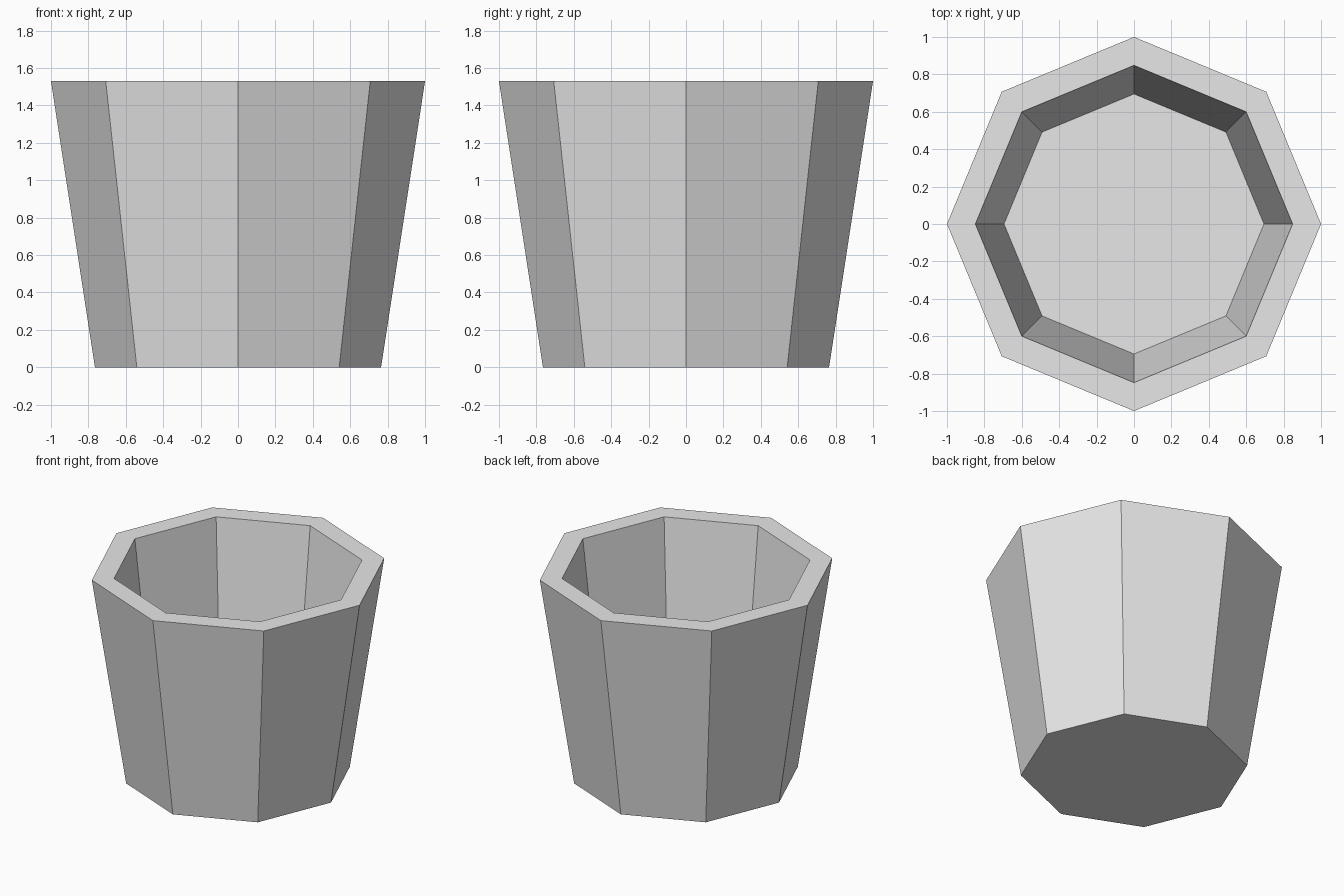
import bpy, bmesh, math

if "Cube" in bpy.data.objects:
    bpy.data.objects.remove(bpy.data.objects["Cube"])

SIDES = 8
# (radius, height) of each ring: outer base, outer rim, inner rim, inner floor
PROFILE = [(0.765, 0.0), (1.0, 1.53), (0.848, 1.53), (0.695, 0.2)]

grey = bpy.data.materials.new("light grey")
grey.diffuse_color = (0.8, 0.8, 0.8, 1)
grey.use_nodes = True
grey.node_tree.nodes["Principled BSDF"].inputs["Base Color"].default_value = grey.diffuse_color

# Tapered eight-sided pot with a thick rim and a hollow inside
bm = bmesh.new()
rings = []
for radius, z in PROFILE:
    angles = [2 * math.pi * i / SIDES for i in range(SIDES)]
    rings.append([bm.verts.new((radius * math.cos(a), radius * math.sin(a), z))
                  for a in angles])

# Outer wall, rim and inner wall
for low, high in zip(rings, rings[1:]):
    for i in range(SIDES):
        j = (i + 1) % SIDES
        bm.faces.new((low[i], low[j], high[j], high[i]))

# Underside and inner floor
bm.faces.new(rings[0][::-1])
bm.faces.new(rings[-1])
bmesh.ops.recalc_face_normals(bm, faces=bm.faces[:])

mesh = bpy.data.meshes.new("pot")
bm.to_mesh(mesh)
bm.free()
mesh.materials.append(grey)
bpy.context.collection.objects.link(bpy.data.objects.new("pot", mesh))
